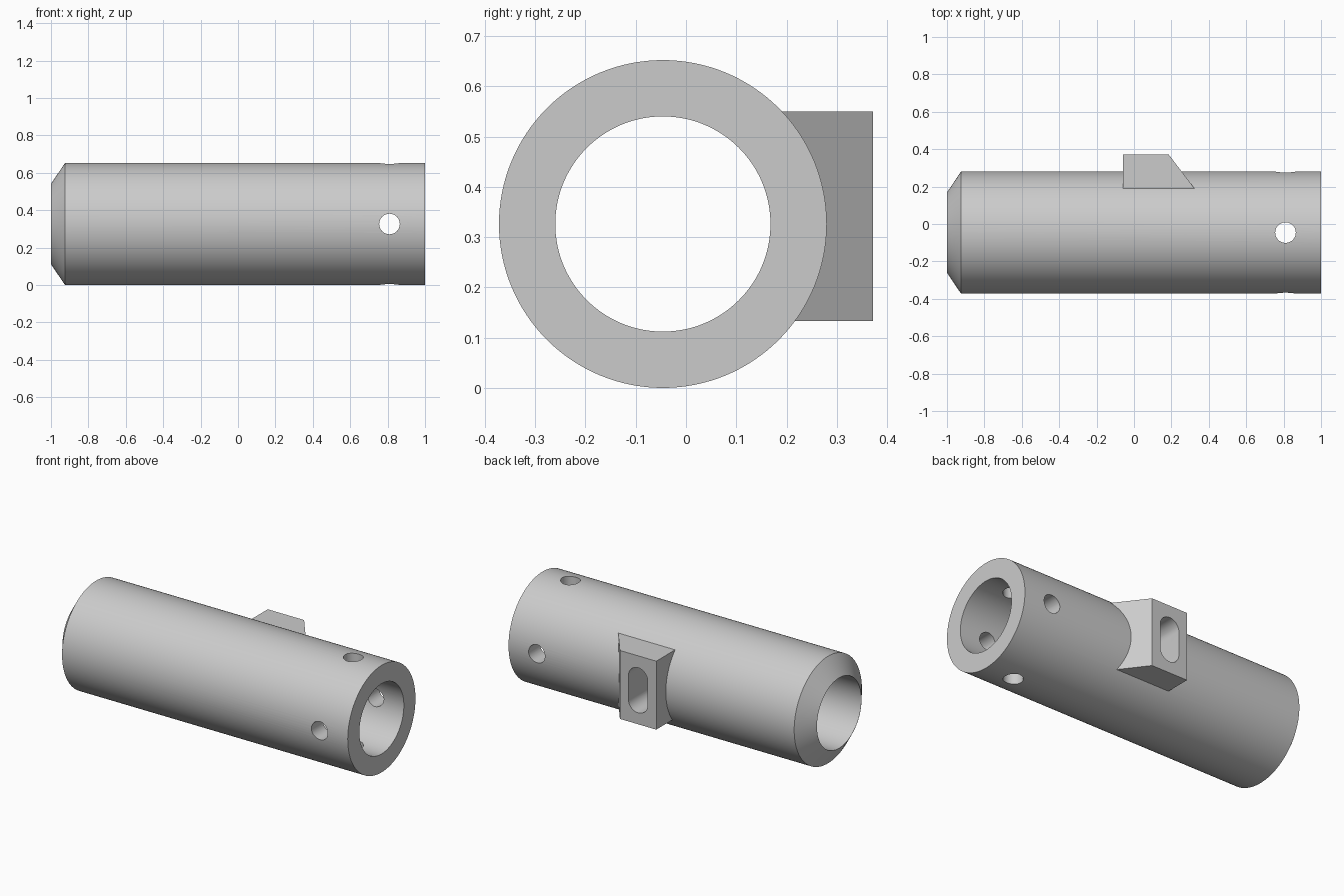
import bpy, bmesh, math
from mathutils import Matrix

if "Cube" in bpy.data.objects:
    bpy.data.objects.remove(bpy.data.objects["Cube"])

AY, AZ = -0.046, 0.326          # tube axis
OUTER, BORE = 0.326, 0.214
SEG = 128

grey = bpy.data.materials.new("plain_grey")
grey.use_nodes = True
grey.diffuse_color = (0.6, 0.6, 0.6, 1)
grey.node_tree.nodes["Principled BSDF"].inputs["Base Color"].default_value = (0.6, 0.6, 0.6, 1)


def make(name, bm):
    bmesh.ops.recalc_face_normals(bm, faces=bm.faces)
    mesh = bpy.data.meshes.new(name)
    bm.to_mesh(mesh)
    bm.free()
    mesh.materials.append(grey)
    ob = bpy.data.objects.new(name, mesh)
    bpy.context.collection.objects.link(ob)
    return ob


def lathe(name, profile):
    """Revolve a closed (x, radius) outline around the tube axis."""
    bm = bmesh.new()
    rings = []
    for i in range(SEG):
        a = 2 * math.pi * i / SEG
        rings.append([bm.verts.new((x, AY + r * math.cos(a), AZ + r * math.sin(a)))
                      for x, r in profile])
    n = len(profile)
    for i in range(SEG):
        p, q = rings[i], rings[(i + 1) % SEG]
        for j in range(n):
            k = (j + 1) % n
            bm.faces.new((p[j], p[k], q[k], q[j]))
    return make(name, bm)


def prism(name, outline, shift):
    """Extrude a planar outline of 3D points along shift."""
    bm = bmesh.new()
    face = bm.faces.new([bm.verts.new(p) for p in outline])
    out = bmesh.ops.extrude_face_region(bm, geom=[face])["geom"]
    bmesh.ops.translate(bm, vec=shift, verts=[v for v in out if isinstance(v, bmesh.types.BMVert)])
    return make(name, bm)


def drill(name, axis):
    bm = bmesh.new()
    bmesh.ops.create_cone(bm, cap_ends=True, segments=48, radius1=0.055, radius2=0.055, depth=1,
                          matrix=Matrix.Translation((0.81, AY, AZ)) @ Matrix.Rotation(math.pi / 2 if axis == "Y" else 0, 4, "X"))
    return make(name, bm)


def combine(target, tool, operation):
    mod = target.modifiers.new(tool.name, "BOOLEAN")
    mod.operation, mod.solver, mod.object = operation, "EXACT", tool
    bpy.context.view_layer.objects.active = target
    bpy.ops.object.modifier_apply(modifier=mod.name)
    bpy.data.objects.remove(tool)


# Tube with a tapered end
tube = lathe("tube_with_lug", [(-1, BORE + 0.001), (-0.925, OUTER), (1, OUTER), (1, BORE), (-1, BORE)])

# Wedge-sided lug, rooted in the tube wall
lug = prism("lug", [(-0.06, 0.372, 0.133), (0.185, 0.372, 0.133),
                    (0.339, 0.17, 0.133), (-0.06, 0.17, 0.133)], (0, 0, 0.417))
combine(tube, lug, "UNION")

# Crossing pin holes near the plain end
for axis in "YZ":
    combine(tube, drill("pin_hole_" + axis, axis), "DIFFERENCE")

# Round-ended slot through the lug into the bore
SX, SZ, SR, HALF = 0.0625, 0.34, 0.065, 0.072
slot = []
for end, start in ((1, 0), (-1, math.pi)):
    for i in range(25):
        a = start + math.pi * i / 24
        slot.append((SX + SR * math.cos(a), 0.45, SZ + end * HALF + SR * math.sin(a)))
combine(tube, prism("slot", slot, (0, -0.4, 0)), "DIFFERENCE")

bpy.ops.object.select_all(action="DESELECT")
tube.select_set(True)
bpy.context.view_layer.objects.active = tube
bpy.ops.object.shade_smooth_by_angle(angle=math.radians(25))
